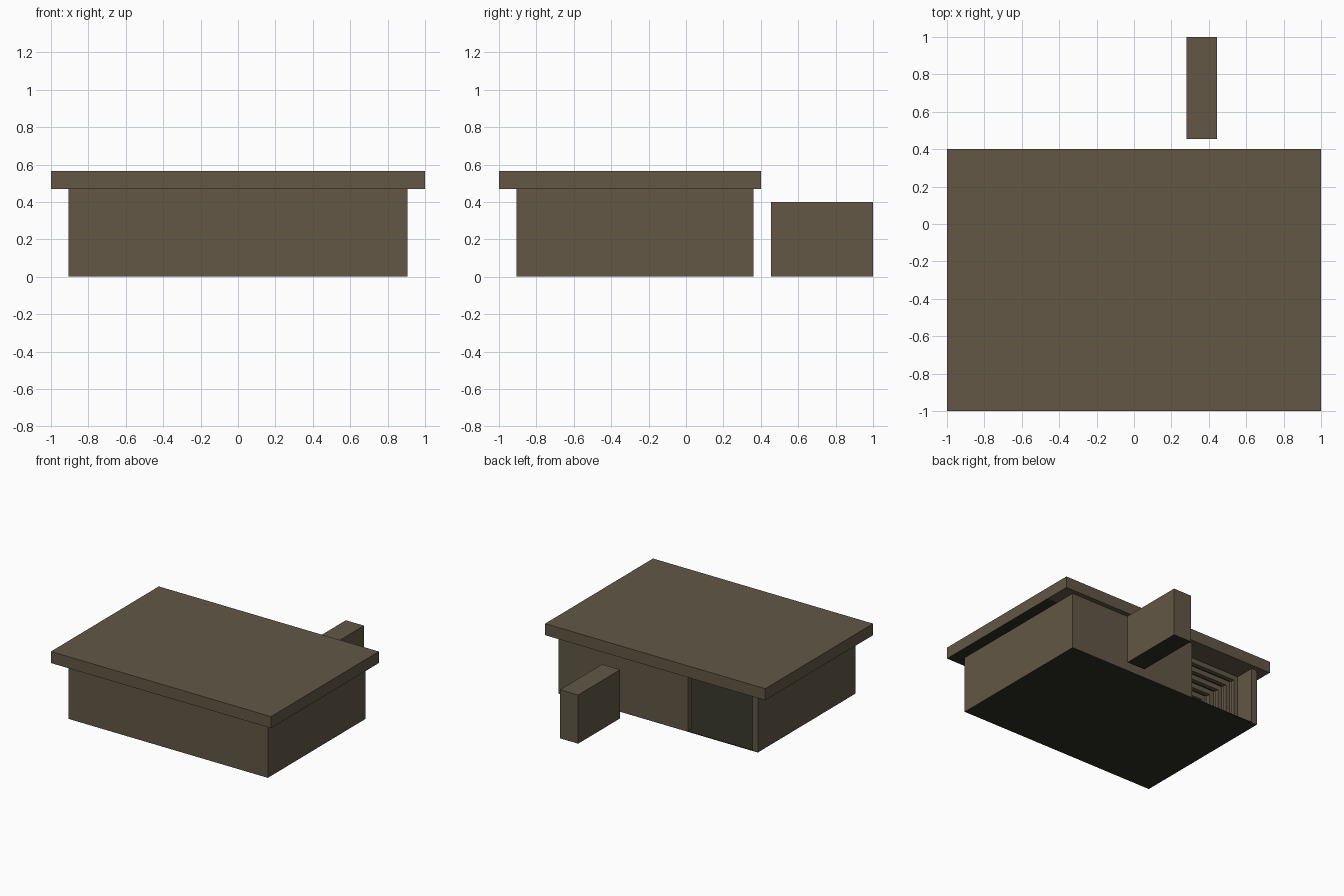
import bpy
import bmesh
from mathutils import Vector

cube = bpy.data.objects.get("Cube")
if cube:
    bpy.data.objects.remove(cube, do_unlink=True)


def material(name, rgb):
    mat = bpy.data.materials.new(name)
    mat.use_nodes = True
    colour = (*rgb, 1.0)
    mat.diffuse_color = colour
    mat.node_tree.nodes["Principled BSDF"].inputs["Base Color"].default_value = colour
    return mat


EARTH = material("earth_brown", (0.122, 0.096, 0.060))
DARK = material("dark_olive", (0.026, 0.026, 0.016))


def box(name, low, high, dark=None, cut_y=None):
    """Box between two corners; dark(face centre, normal) picks the dark faces."""
    low, high = Vector(low), Vector(high)
    bm = bmesh.new()
    bmesh.ops.create_cube(bm, size=1)
    for v in bm.verts:
        v.co = (low + high) / 2 + v.co * (high - low)
    if cut_y is not None:
        bmesh.ops.bisect_plane(bm, geom=bm.verts[:] + bm.edges[:] + bm.faces[:],
                               plane_co=(0, cut_y, 0), plane_no=(0, 1, 0))
    bm.normal_update()
    for f in bm.faces:
        if dark and dark(f.calc_center_median(), f.normal):
            f.material_index = 1
    mesh = bpy.data.meshes.new(name)
    bm.to_mesh(mesh)
    bm.free()
    mesh.materials.append(EARTH)
    mesh.materials.append(DARK)
    obj = bpy.data.objects.new(name, mesh)
    bpy.context.collection.objects.link(obj)
    return obj


def underside(centre, normal):
    return normal.z < -0.5


# Main dimensions
W, FRONT, BACK, TOP = 0.905, -0.905, 0.36, 0.47
T = 0.05
DOOR_L, DOOR_R = -0.27, -W + T

# Outer walls, leaving a full-height doorway at the back
box("front_wall", (-W, FRONT, 0), (W, FRONT + T, TOP), underside)
for side, x in (("right", -W), ("left", W - T)):
    box(side + "_wall", (x, FRONT + T, 0), (x + T, BACK, TOP), underside)
box("back_wall", (DOOR_L, BACK - T, 0), (W - T, BACK, TOP), underside)

# Dark floor, running out through the doorway
box("floor", (-W + T, FRONT + T, 0), (W - T, BACK - T, 0.005), lambda c, n: True)
box("door_sill", (DOOR_R, BACK - T, 0), (DOOR_L, BACK, 0.005), lambda c, n: True)

# Overhanging roof slab, dark beneath its forward part
box("roof", (-1, -1, TOP), (1, 0.4, 0.565),
    lambda c, n: n.z < -0.5 and c.y < 0.18, cut_y=0.18)

# Row of interior support frames: two posts and a ceiling beam each
INNER = W - T
POST, BEAM = 0.035, 0.04
for i in range(11):
    y = 0.16 - i * 0.095
    for side, x in (("right", -INNER), ("left", INNER - POST)):
        box(f"{side}_post_{i}", (x, y, 0.005), (x + POST, y + POST, TOP - BEAM))
    box(f"ceiling_beam_{i}", (-INNER, y, TOP - BEAM), (INNER, y + POST, TOP))

# Free-standing blast wall behind the building
box("blast_wall", (0.28, 0.455, 0), (0.445, 1, 0.4), underside)
